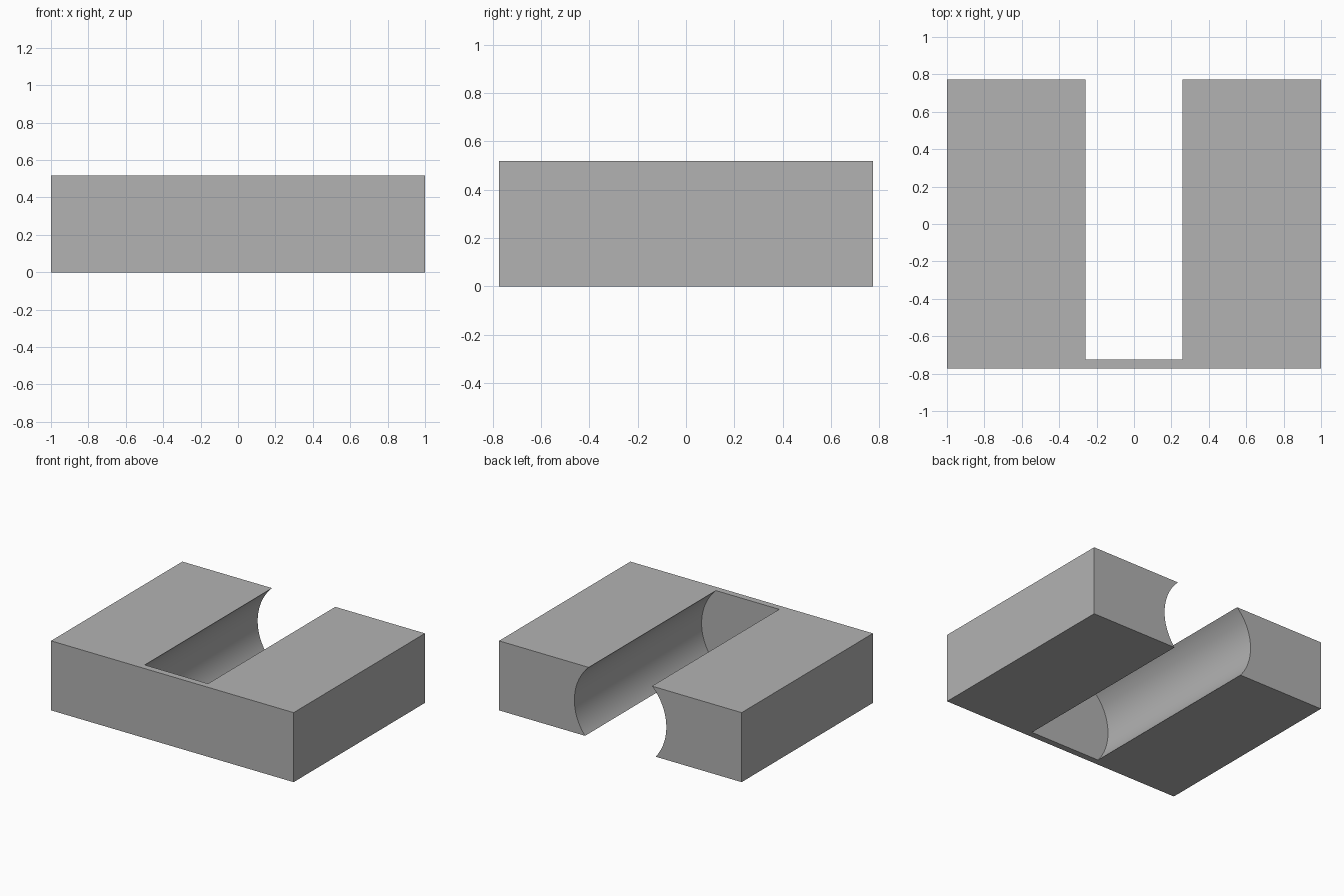
import bpy
from math import radians

# Remove the default cube
cube = bpy.data.objects.get("Cube")
if cube:
    bpy.data.objects.remove(cube, do_unlink=True)

WIDTH, DEPTH, HEIGHT = 2.0, 1.546, 0.518
BORE_RADIUS, BORE_Z = 0.379, 0.243
FRONT_WALL = 0.048

grey = bpy.data.materials.new("plain_grey")
grey.use_nodes = True
colour = (0.448, 0.448, 0.448, 1)
grey.diffuse_color = colour
grey.node_tree.nodes["Principled BSDF"].inputs["Base Color"].default_value = colour

# Rectangular block
bpy.ops.mesh.primitive_cube_add(size=1, location=(0, 0, HEIGHT / 2))
block = bpy.context.object
block.name = "grooved_block"
block.scale = (WIDTH, DEPTH, HEIGHT)
bpy.ops.object.transform_apply(location=True, rotation=False, scale=True)
block.data.materials.append(grey)

# Round bore, open at the back, top and bottom, stopping at a thin front wall
start = -DEPTH / 2 + FRONT_WALL
end = DEPTH / 2 + 0.1
bpy.ops.mesh.primitive_cylinder_add(
    vertices=128, radius=BORE_RADIUS, depth=end - start,
    location=(0, (start + end) / 2, BORE_Z), rotation=(radians(90), 0, 0))
cutter = bpy.context.object
cutter.name = "bore_cutter"
cutter.hide_render = True
cutter.data.materials.append(grey)

# Cut the bore and discard the cutter
bpy.ops.object.select_all(action="DESELECT")
block.select_set(True)
bpy.context.view_layer.objects.active = block
cut = block.modifiers.new("bore", "BOOLEAN")
cut.operation = "DIFFERENCE"
cut.solver = "EXACT"
cut.object = cutter
bpy.ops.object.modifier_apply(modifier=cut.name)
bpy.data.objects.remove(cutter, do_unlink=True)

# Smooth bore with crisp edges
bpy.ops.object.shade_smooth_by_angle(angle=radians(30))
